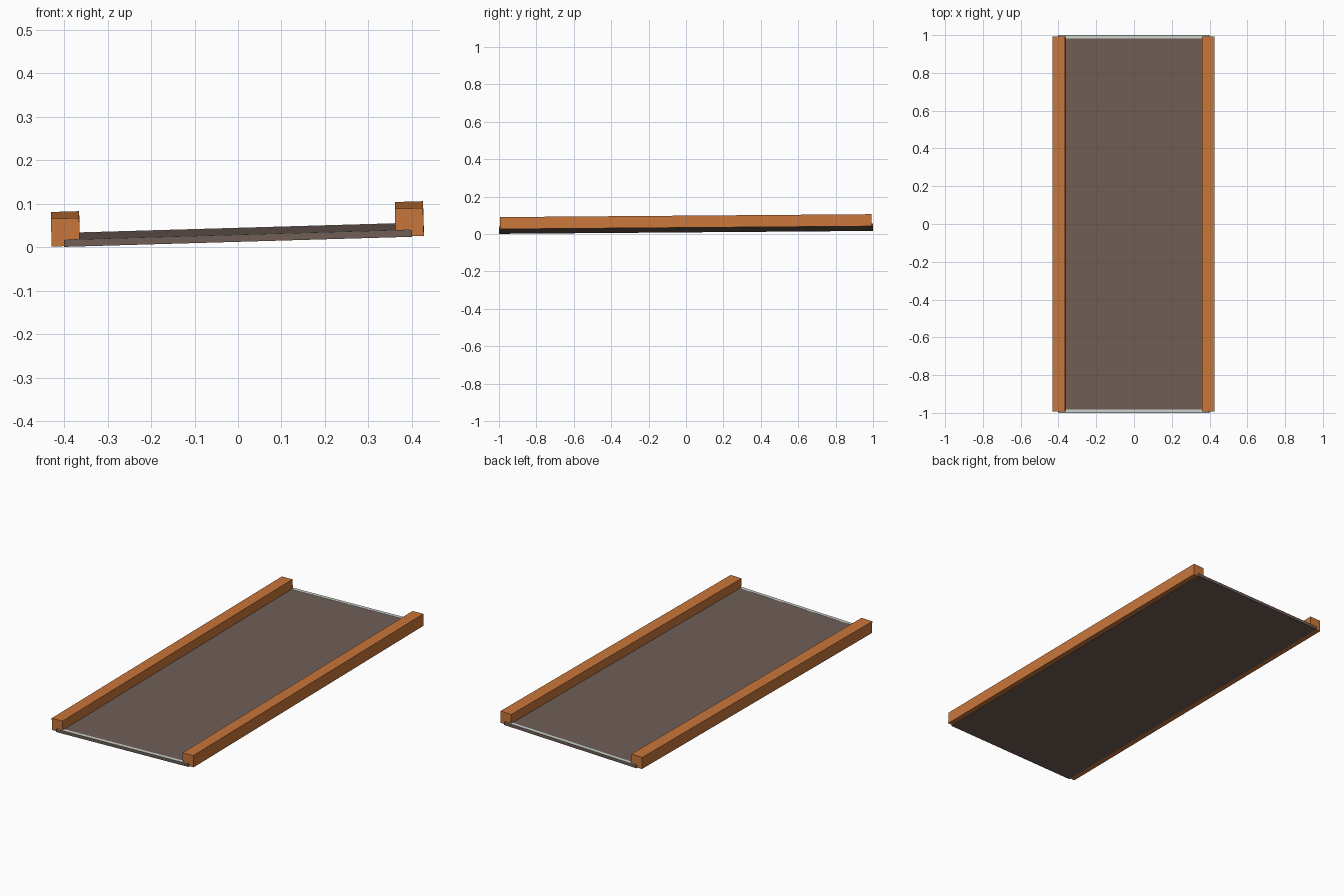
import bpy
import math
from mathutils import Matrix

default = bpy.data.objects.get("Cube")
if default:
    bpy.data.objects.remove(default, do_unlink=True)


def material(name, rgb):
    m = bpy.data.materials.new(name)
    m.use_nodes = True
    m.diffuse_color = (*rgb, 1)
    m.node_tree.nodes["Principled BSDF"].inputs["Base Color"].default_value = (*rgb, 1)
    return m


orange = material("orange_wood", (0.58, 0.18, 0.042))
brown = material("brown_board", (0.162, 0.112, 0.093))
pale = material("pale_edge", (0.60, 0.66, 0.62))

# The whole tray leans slightly sideways and lengthways
TILT = (Matrix.Translation((0, 0, 0.0203))
        @ Matrix.Rotation(math.atan(0.0078), 4, "X")
        @ Matrix.Rotation(-math.atan(0.029), 4, "Y"))


def box(name, center, size, mat):
    bpy.ops.mesh.primitive_cube_add(size=1)
    ob = bpy.context.object
    ob.name = name
    ob.data.transform(TILT @ Matrix.Translation(center) @ Matrix.Diagonal((*size, 1)))
    ob.data.materials.append(mat)
    return ob


# Thin board between the rails
box("deck", (0, 0, 0.008), (0.80, 2.0, 0.016), brown)

# Rails along both long sides
for side, x in (("right", -0.396), ("left", 0.395)):
    box(side + "_rail", (x, 0, 0.0335), (0.065, 1.986, 0.064), orange)

# Pale strips across both ends of the board
for end, y in (("front", -0.99), ("back", 0.99)):
    box(end + "_end_strip", (0, y, 0.0162), (0.79, 0.018, 0.001), pale)
